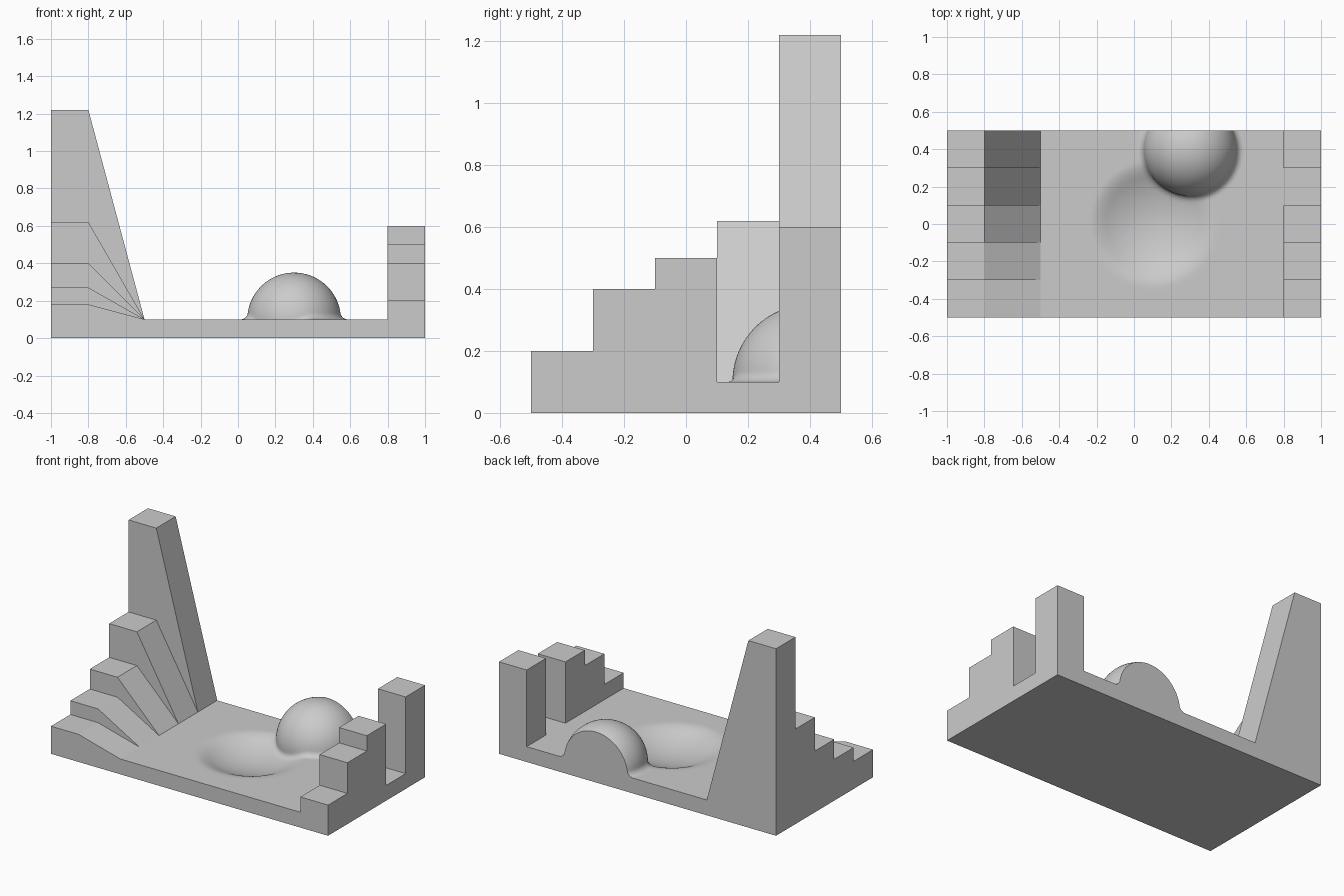
import bpy, bmesh
from math import sin, cos, pi, sqrt, asin, hypot

if "Cube" in bpy.data.objects:
    bpy.data.objects.remove(bpy.data.objects["Cube"])

TOP = 0.10                      # floor level
DOME = (0.3, 0.4)               # dome centre
R, F = 0.25, 0.04               # dome radius, fillet radius
DISH = (0.1, 0.0)               # dish centre


def finish(bm, name, smooth=False):
    bmesh.ops.recalc_face_normals(bm, faces=bm.faces)
    me = bpy.data.meshes.new(name)
    bm.to_mesh(me)
    bm.free()
    ob = bpy.data.objects.new(name, me)
    bpy.context.collection.objects.link(ob)
    if smooth:
        bpy.ops.object.select_all(action='DESELECT')
        ob.select_set(True)
        bpy.context.view_layer.objects.active = ob
        bpy.ops.object.shade_smooth_by_angle(angle=pi / 6)
    return ob


def strip(name, profile, y0, y1):
    """Extrude an (x, z) profile from y0 to y1."""
    bm = bmesh.new()
    face = bm.faces.new([bm.verts.new((x, y0, z)) for x, z in profile])
    ext = bmesh.ops.extrude_face_region(bm, geom=[face])
    for v in ext['geom']:
        if isinstance(v, bmesh.types.BMVert):
            v.co.y = y1
    finish(bm, name)


def depth(x, y):
    """Depth of the spherical dish with a softened rim."""
    d = min(hypot(x - DISH[0], y - DISH[1]), 0.6)
    a = sqrt(max(0.36 - d * d, 0)) - 0.52
    k = 0.025
    h = max(k - abs(a), 0) / k
    return max(a, 0) + h * h * k / 4


def dome_profile(a):
    """(r, z) points from the dome top, over its fillet, out across the floor."""
    def dep(r):
        return depth(DOME[0] + r * cos(a), DOME[1] + r * sin(a))
    c = 0.287
    for _ in range(5):
        d = dep(c)
        c = sqrt((R + F) ** 2 - (F - d) ** 2)
    e = asin((F - d) / (R + F))
    pts = []
    for i in range(1, 29):
        t = (pi / 2 - e) * i / 28
        pts.append((R * sin(t), TOP + R * cos(t)))
    for i in range(1, 9):
        w = i / 8
        t = e + (pi / 2 - e) * w
        r = c - F * cos(t)
        pts.append((r, TOP + F - d - F * sin(t) + w * w * (d - dep(r))))
    for i in range(1, 46):
        r = c + (0.9 - c) * i / 45
        pts.append((r, TOP - dep(r)))
    pts.append((2.5, TOP))
    return pts


# Floor with dish and filleted dome, swept around the dome axis then trimmed
bm = bmesh.new()
N = 160
apex = bm.verts.new((*DOME, TOP + R))
rays = []
for j in range(N):
    a = 2 * pi * j / N
    rays.append([bm.verts.new((DOME[0] + r * cos(a), DOME[1] + r * sin(a), z))
                 for r, z in dome_profile(a)])
for j in range(N):
    p, q = rays[j], rays[(j + 1) % N]
    bm.faces.new((apex, p[0], q[0]))
    for i in range(len(p) - 1):
        bm.faces.new((p[i], p[i + 1], q[i + 1], q[i]))
for co, no in (((-0.5, 0, 0), (-1, 0, 0)), ((0.8, 0, 0), (1, 0, 0)),
               ((0, -0.5, 0), (0, -1, 0)), ((0, 0.5, 0), (0, 1, 0))):
    bmesh.ops.bisect_plane(bm, geom=bm.verts[:] + bm.edges[:] + bm.faces[:],
                           dist=1e-6, plane_co=co, plane_no=no, clear_outer=True)
rim = [e for e in bm.edges if e.is_boundary]
ext = bmesh.ops.extrude_edge_only(bm, edges=rim)['geom']
for v in ext:
    if isinstance(v, bmesh.types.BMVert):
        v.co.z = 0
bmesh.ops.edgeloop_fill(bm, edges=[e for e in ext if isinstance(e, bmesh.types.BMEdge)])
finish(bm, "floor_with_dome_and_dish", smooth=True)

# Left ramps of growing height
for i, h in enumerate((0.18, 0.27, 0.40, 0.62, 1.22)):
    y = -0.5 + 0.2 * i
    strip(f"ramp_{i + 1}", [(-1, 0), (-0.5, 0), (-0.5, TOP), (-0.8, h), (-1, h)], y, y + 0.2)

# Right blocks, with a gap at floor level
for i, h in enumerate((0.20, 0.40, 0.50, TOP, 0.60)):
    y = -0.5 + 0.2 * i
    strip(f"block_{i + 1}", [(0.8, 0), (1, 0), (1, h), (0.8, h)], y, y + 0.2)
